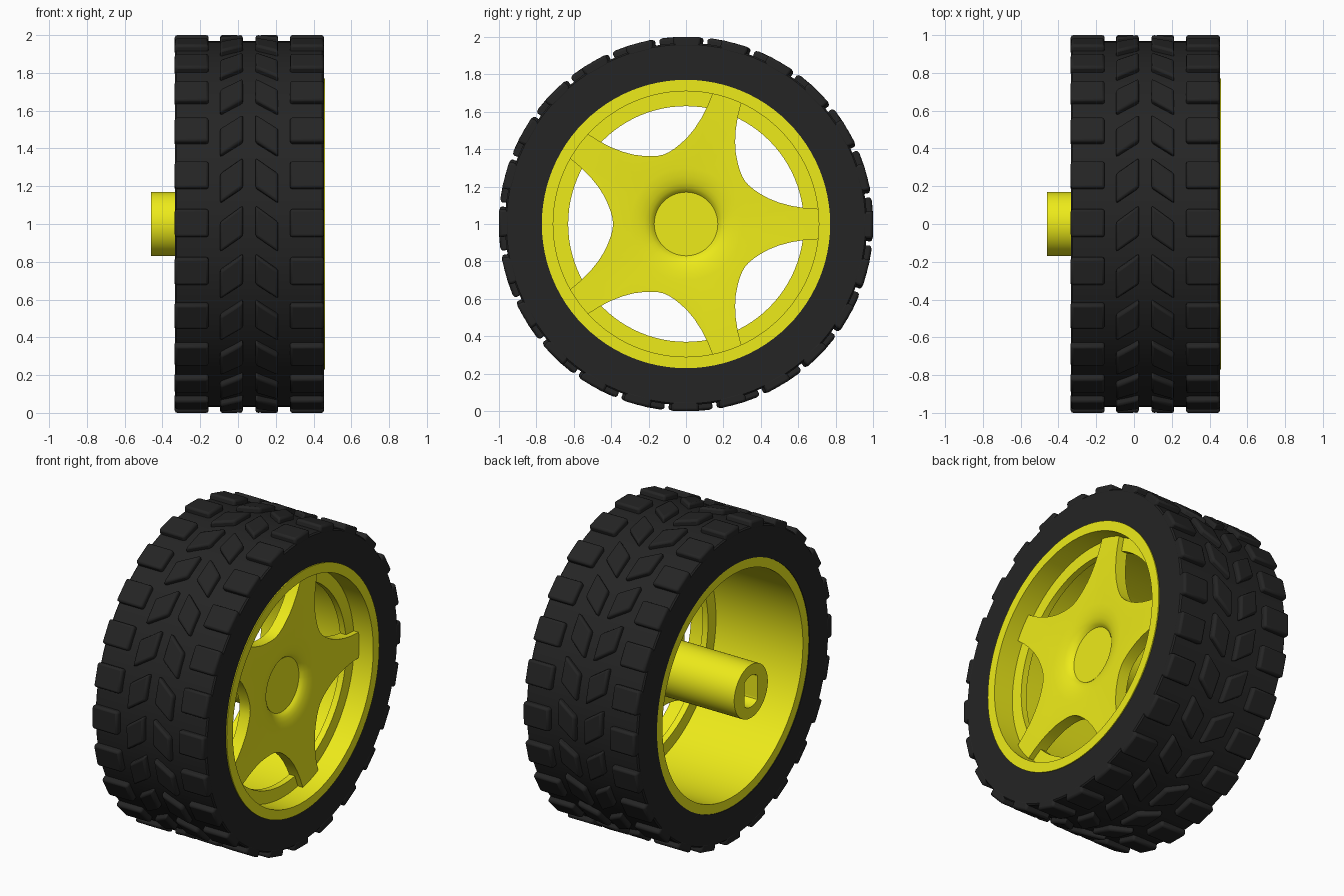
import bpy, bmesh
from math import sin, cos, pi, atan2, hypot, radians

if "Cube" in bpy.data.objects:
    bpy.data.objects.remove(bpy.data.objects["Cube"])


def material(name, rgb):
    m = bpy.data.materials.new(name)
    m.diffuse_color = (*rgb, 1)
    m.use_nodes = True
    m.node_tree.nodes["Principled BSDF"].inputs["Base Color"].default_value = m.diffuse_color
    return m


RUBBER = material("black_rubber", (0.018, 0.018, 0.018))
PLASTIC = material("yellow_plastic", (0.85, 0.83, 0.01))


def finish(bm, name, mat, angle=30):
    bmesh.ops.recalc_face_normals(bm, faces=bm.faces)
    me = bpy.data.meshes.new(name)
    bm.to_mesh(me)
    bm.free()
    ob = bpy.data.objects.new(name, me)
    bpy.context.collection.objects.link(ob)
    me.materials.append(mat)
    bpy.ops.object.select_all(action='DESELECT')
    ob.select_set(True)
    bpy.context.view_layer.objects.active = ob
    bpy.ops.object.shade_smooth_by_angle(angle=radians(angle))
    return ob


def loft(name, rings, mat, loop=False):
    """Skin rings of (x, y, z); join last to first if loop, else cap both ends."""
    bm = bmesh.new()
    vs = [[bm.verts.new((x, y, z + 1)) for x, y, z in r] for r in rings]
    pairs = list(zip(vs, vs[1:])) + ([(vs[-1], vs[0])] if loop else [])
    n = len(vs[0])
    for a, b in pairs:
        for i in range(n):
            j = (i + 1) % n
            bm.faces.new((a[i], a[j], b[j], b[i]))
    if not loop:
        bm.faces.new(vs[0])
        bm.faces.new(vs[-1])
    return finish(bm, name, mat)


def circle(x, r, angles):
    return [(x, r * cos(a), r * sin(a)) for a in angles]


def even(n):
    return [2 * pi * i / n for i in range(n)]


def revolve(name, profile, mat):
    return loft(name, [circle(x, r, even(96)) for x, r in profile], mat, loop=True)


# Tyre carcass
revolve("tyre", [(-0.334, 0.77), (-0.334, 0.96), (-0.326, 0.968),
                 (0.446, 0.968), (0.454, 0.96), (0.454, 0.77)], RUBBER)

# Tread blocks: (x, tangential offset) corners, repeated around the tyre
shoulder_l = [(-0.335, -0.07), (-0.155, -0.07), (-0.155, 0.08), (-0.335, 0.08)]
shoulder_r = [(0.275, -0.07), (0.455, -0.07), (0.455, 0.08), (0.275, 0.08)]
chevron_l = [(-0.095, -0.15), (0.026, -0.065), (0.026, 0.10), (-0.095, 0.01)]
chevron_r = [(0.118 - x + 0.0, t) for x, t in chevron_l]
bm = bmesh.new()
for k in range(24):
    for quad in (shoulder_l, shoulder_r, chevron_l, chevron_r):
        low, high = [[bm.verts.new((x, -r * cos(k * pi / 12 + t), 1 + r * sin(k * pi / 12 + t)))
                      for x, t in quad] for r in (0.945, 1.003)]
        bm.faces.new(low)
        bm.faces.new(high)
        for i in range(4):
            j = (i + 1) % 4
            bm.faces.new((low[i], low[j], high[j], high[i]))
tread = finish(bm, "tread_blocks", RUBBER)
bev = tread.modifiers.new("soft_edges", 'BEVEL')
bev.width = 0.014
bev.segments = 2

# Rim barrel with inner ledge
revolve("rim", [(-0.33, 0.771), (0.46, 0.771), (0.46, 0.71), (0.325, 0.71), (0.325, 0.63),
                (0.285, 0.63), (0.285, 0.71), (-0.33, 0.71)], PLASTIC)

# Five-spoke star with dished centre: half notch outline (along, across)
half = [(0.39, 0), (0.393, 0.03), (0.402, 0.065), (0.417, 0.105), (0.438, 0.15),
        (0.47, 0.2), (0.512, 0.252), (0.562, 0.302), (0.622, 0.352)]
notch = [(u, -v) for u, v in half[:0:-1]] + half
outline = []
for s in range(5):
    c = radians(36 + 72 * s)
    outline += [(hypot(u, v), c + atan2(v, u)) for u, v in notch]
    outline.append((0.714, c + radians(36)))
angs = [a for r, a in outline]


def star_ring(x):
    return [(x, r * cos(a), r * sin(a)) for r, a in outline]


dish = [(0.312, 0.17), (0.324, 0.18), (0.335, 0.195), (0.345, 0.22),
        (0.353, 0.255), (0.358, 0.30)]
loft("spokes", [circle(x, r, angs) for x, r in dish]
     + [star_ring(0.36), star_ring(0.285), circle(0.285, 0.16, angs)], PLASTIC)

# Axle hub with a double-flat socket
ring = even(64)


def socket(x):
    return [(x, max(-0.065, min(0.065, 0.1 * cos(a))), 0.1 * sin(a)) for a in ring]


loft("axle_hub", [circle(0.3, 0.17, ring), circle(-0.46, 0.17, ring),
                  socket(-0.46), socket(-0.05)], PLASTIC)
